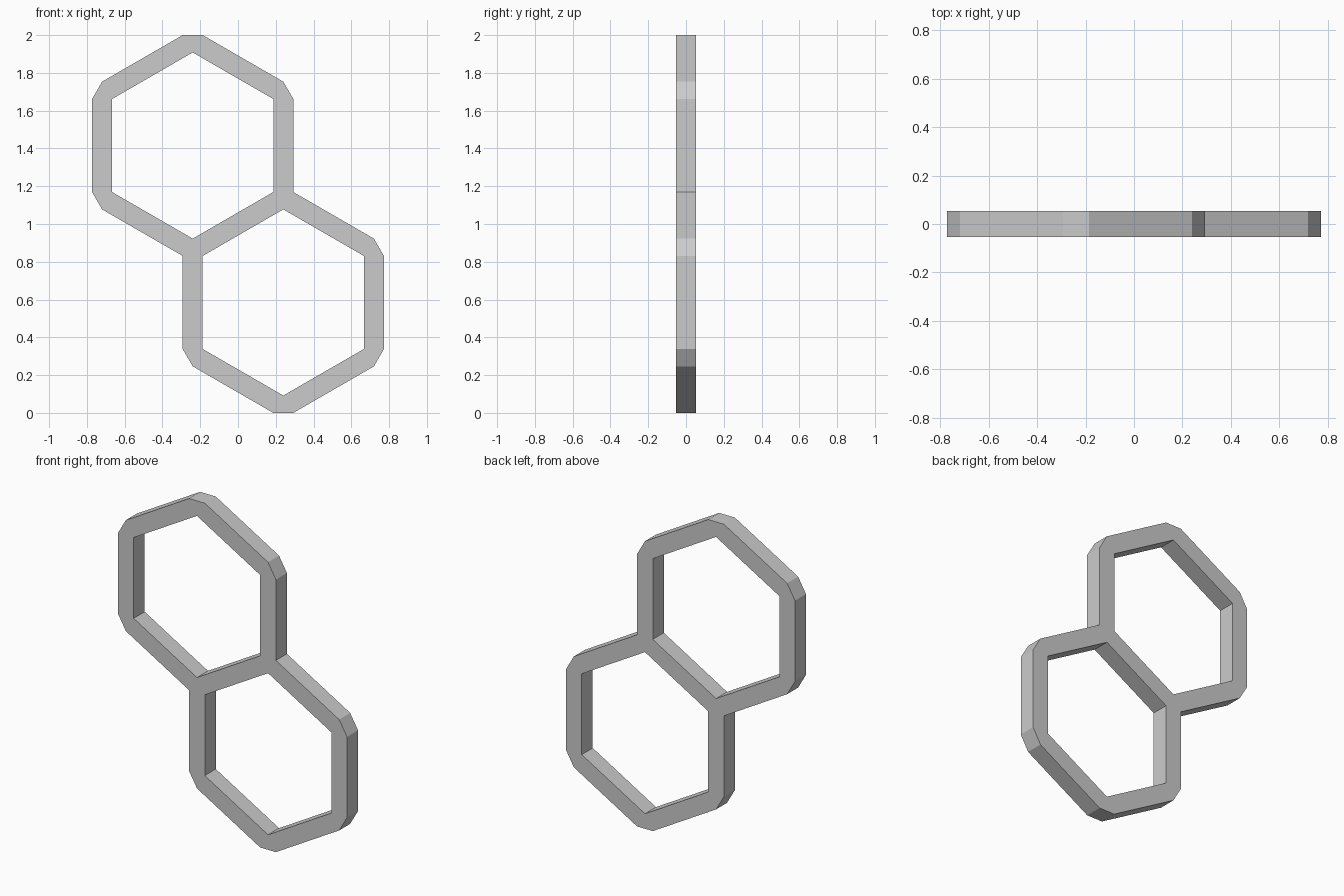
import bpy, bmesh, math
from mathutils import Vector

cube = bpy.data.objects.get("Cube")
if cube:
    bpy.data.objects.remove(cube, do_unlink=True)

APOTHEM = 0.4797          # hexagon centre to beam centreline
HALF = 0.053              # half the beam width and depth
RADIUS = APOTHEM * 2 / math.sqrt(3)
JOINT = HALF * 2 / math.sqrt(3)


def polar(r, degrees):
    a = math.radians(degrees)
    return Vector((r * math.cos(a), 0, r * math.sin(a)))


# Lattice nodes and beams of the two hexagons, with shared ones kept once
nodes, beams = [], set()


def node_index(p):
    for i, q in enumerate(nodes):
        if (p - q).length < 0.01:
            return i
    nodes.append(p)
    return len(nodes) - 1


for side in (-1, 1):
    centre = Vector((side * APOTHEM / 2, 0, 1 - side * RADIUS * 0.75))
    ring = [node_index(centre + polar(RADIUS, 30 + 60 * k)) for k in range(6)]
    for a, b in zip(ring, ring[1:] + ring[:1]):
        beams.add((min(a, b), max(a, b)))

bm = bmesh.new()
front = Vector((0, -HALF, 0))

# Triangular joint at each node, pointing away from its beams
for i, p in enumerate(nodes):
    a, b = next(e for e in sorted(beams) if i in e)
    d = nodes[b if a == i else a] - p
    start = math.degrees(math.atan2(d.z, d.x)) + 60
    bm.faces.new([bm.verts.new(p + polar(JOINT, start + 120 * k) + front) for k in range(3)])

# Straight beam between joints
for a, b in sorted(beams):
    d = (nodes[b] - nodes[a]).normalized()
    side = Vector((-d.z, 0, d.x)) * HALF
    s = nodes[a] + d * JOINT / 2 + front
    e = nodes[b] - d * JOINT / 2 + front
    bm.faces.new([bm.verts.new(v) for v in (s - side, e - side, e + side, s + side)])

# Weld the flat frame and give it depth
bmesh.ops.remove_doubles(bm, verts=bm.verts, dist=0.001)
result = bmesh.ops.extrude_face_region(bm, geom=bm.faces[:], use_keep_orig=True)
back = [v for v in result["geom"] if isinstance(v, bmesh.types.BMVert)]
bmesh.ops.translate(bm, verts=back, vec=(0, 2 * HALF, 0))
bmesh.ops.recalc_face_normals(bm, faces=bm.faces)

mesh = bpy.data.meshes.new("double_hexagon_frame")
bm.to_mesh(mesh)
bm.free()
frame = bpy.data.objects.new("double_hexagon_frame", mesh)
bpy.context.collection.objects.link(frame)

# Plain grey finish
grey = bpy.data.materials.new("light_grey")
grey.use_nodes = True
colour = (0.6, 0.6, 0.6, 1)
grey.diffuse_color = colour
grey.node_tree.nodes["Principled BSDF"].inputs["Base Color"].default_value = colour
mesh.materials.append(grey)
